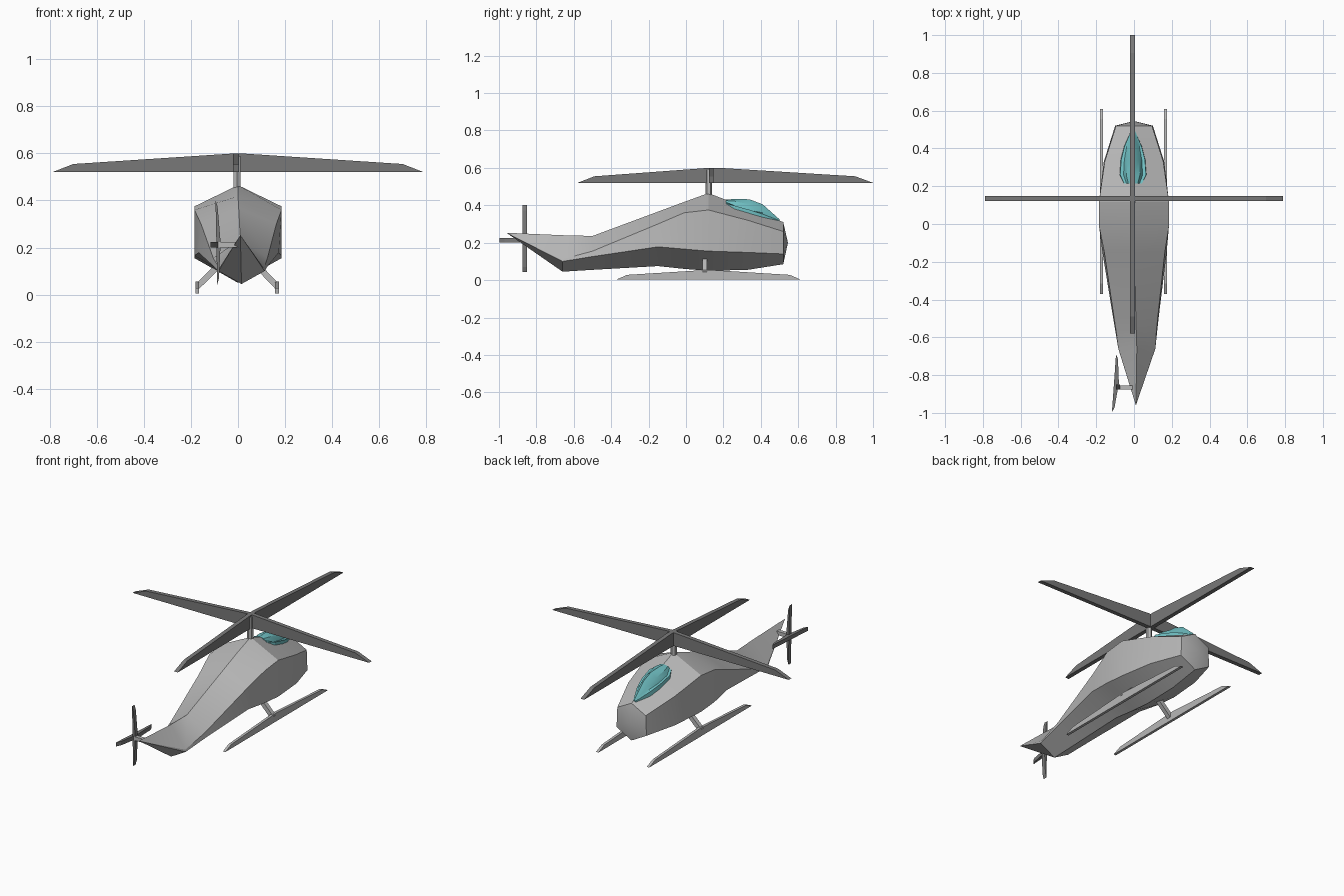
import bpy, bmesh, math
from mathutils import Vector

cube = bpy.data.objects.get("Cube")
if cube:
    bpy.data.objects.remove(cube, do_unlink=True)


def material(name, rgb):
    m = bpy.data.materials.new(name)
    m.use_nodes = True
    m.diffuse_color = (*rgb, 1)
    m.node_tree.nodes["Principled BSDF"].inputs["Base Color"].default_value = (*rgb, 1)
    return m


HULL = material("light grey", (0.48, 0.48, 0.48))
ROTOR = material("dark grey", (0.19, 0.19, 0.19))
GLASS = material("teal glass", (0.16, 0.52, 0.54))


def finish(name, bm, mat, smooth=None):
    bmesh.ops.recalc_face_normals(bm, faces=bm.faces)
    mesh = bpy.data.meshes.new(name)
    bm.to_mesh(mesh)
    bm.free()
    mesh.materials.append(mat)
    obj = bpy.data.objects.new(name, mesh)
    bpy.context.collection.objects.link(obj)
    if smooth:
        bpy.ops.object.select_all(action="DESELECT")
        obj.select_set(True)
        bpy.context.view_layer.objects.active = obj
        bpy.ops.object.shade_smooth_by_angle(angle=math.radians(smooth))
    return obj


def loft(name, rings, mat, start=None, end=None, smooth=None):
    """Skin closed rings; close each end with a point or a flat cap."""
    bm = bmesh.new()
    loops = [[bm.verts.new(p) for p in ring] for ring in rings]
    n = len(loops[0])
    for a, b in zip(loops, loops[1:]):
        for i in range(n):
            j = (i + 1) % n
            bm.faces.new((a[i], a[j], b[j], b[i]))
    for loop, tip in ((loops[0], start), (loops[-1], end)):
        if tip:
            v = bm.verts.new(tip)
            for i in range(n):
                bm.faces.new((loop[i], loop[(i + 1) % n], v))
        else:
            bm.faces.new(loop)
    return finish(name, bm, mat, smooth)


def beam(name, a, b, size, mat, sides=4):
    """Straight bar between two points."""
    a, b = Vector(a), Vector(b)
    turn = (b - a).to_track_quat("Z", "Y")
    ring = [turn @ Vector((size * math.cos(t), size * math.sin(t), 0))
            for t in (math.tau * (i + 0.5) / sides for i in range(sides))]
    return loft(name, [[a + p for p in ring], [b + p for p in ring]], mat)


def blade(name, profile, along, up, thickness, centre, mat):
    """Plate with a (length, height) profile, extruded across its plane."""
    along, up, centre = Vector(along), Vector(up), Vector(centre)
    side = along.cross(up).normalized() * thickness / 2
    flat = [centre + along * u + up * h for u, h in profile]
    return loft(name, [[p - side for p in flat], [p + side for p in flat]], mat)


# Hull: y, centre x, ridge z, upper half width, z, lower half width, z, keel z
stations = [
    (0.52, 0, 0.31, 0.095, 0.26, 0.10, 0.14, 0.085),
    (0.33, 0, 0.385, 0.155, 0.32, 0.16, 0.148, 0.055),
    (0.12, 0, 0.465, 0.185, 0.375, 0.185, 0.155, 0.05),
    (-0.01, 0, 0.418, 0.185, 0.36, 0.185, 0.166, 0.06),
    (-0.15, 0.003, 0.366, 0.16, 0.30, 0.17, 0.178, 0.075),
    (-0.50, 0.01, 0.236, 0.115, 0.155, 0.12, 0.126, 0.055),
    (-0.66, 0.015, 0.24, 0.095, 0.112, 0.098, 0.10, 0.045),
]
rings = [[(c, y, top), (c + wu, y, zu), (c + wl, y, zl),
          (c, y, keel), (c - wl, y, zl), (c - wu, y, zu)]
         for y, c, top, wu, zu, wl, zl, keel in stations]
loft("hull", rings, HULL, start=(0, 0.545, 0.2), end=(0.01, -0.96, 0.253), smooth=25)

# Canopy: y, half width, edge z, shoulder z, top z, groove depth
glass = [
    (0.50, 0.008, 0.315, 0.322, 0.325, 0),
    (0.41, 0.048, 0.332, 0.378, 0.405, 0.004),
    (0.34, 0.066, 0.352, 0.405, 0.432, 0.016),
    (0.26, 0.072, 0.378, 0.422, 0.434, 0.016),
    (0.215, 0.05, 0.395, 0.425, 0.43, 0),
]
rings = []
for y, w, zb, zs, zt, g in glass:
    half = [(w, zb - 0.01), (w * 0.95, zb + (zs - zb) * 0.45),
            (w * 0.7, zb + (zs - zb) * 0.7 - g), (w * 0.5, zs)]
    rings.append([(-0.005 + x, y, z) for x, z in half] + [(-0.005, y, zt)]
                 + [(-0.005 - x, y, z) for x, z in reversed(half)])
loft("canopy", rings, GLASS, smooth=25)

# Main rotor: two crossed plates on a mast
across = [(-0.79, 0.52), (0.79, 0.52), (0.7, 0.555), (0.015, 0.6), (-0.015, 0.6), (-0.7, 0.555)]
lengthwise = [(-0.58, 0.52), (1.0, 0.52), (0.905, 0.555), (0.18, 0.6), (0.12, 0.6), (-0.49, 0.555)]
blade("main_rotor_cross_blade", across, (1, 0, 0), (0, 0, 1), 0.025, (0, 0.135, 0), ROTOR)
blade("main_rotor_long_blade", lengthwise, (0, 1, 0), (0, 0, 1), 0.025, (-0.008, 0, 0), ROTOR)
beam("rotor_mast", (-0.004, 0.122, 0.44), (-0.004, 0.122, 0.59), 0.017, HULL, 6)

# Tail rotor: two crossed plates on a side shaft
small = [(-0.155, 0), (0.155, 0), (0.13, 0.012), (0, 0.026), (-0.13, 0.012)]
blade("tail_rotor_level_blade", small, (0.07, 0.99, 0), (1, 0, 0), 0.024,
      (-0.106, -0.843, 0.212), ROTOR)
upright = [(u * 1.16, h * 0.7) for u, h in small]
blade("tail_rotor_upright_blade", upright, (-0.02, 0, 1), (1, 0, 0), 0.024,
      (-0.092, -0.863, 0.222), ROTOR)
beam("tail_rotor_shaft", (-0.09, -0.865, 0.212), (0.01, -0.865, 0.212), 0.016, HULL)

# Landing skids and their struts
skid = [(-0.37, 0.004), (0.61, 0.004), (0.555, 0.028), (0.12, 0.055), (-0.315, 0.028)]
for side, s, x in (("left", 1, 0.166), ("right", -1, -0.173)):
    blade(side + "_skid", skid, (0, 1, 0), (0, 0, 1), 0.016, (x, 0, 0), HULL)
    beam(side + "_skid_strut", (s * 0.08, 0.1, 0.125), (x, 0.1, 0.035), 0.018, HULL)
